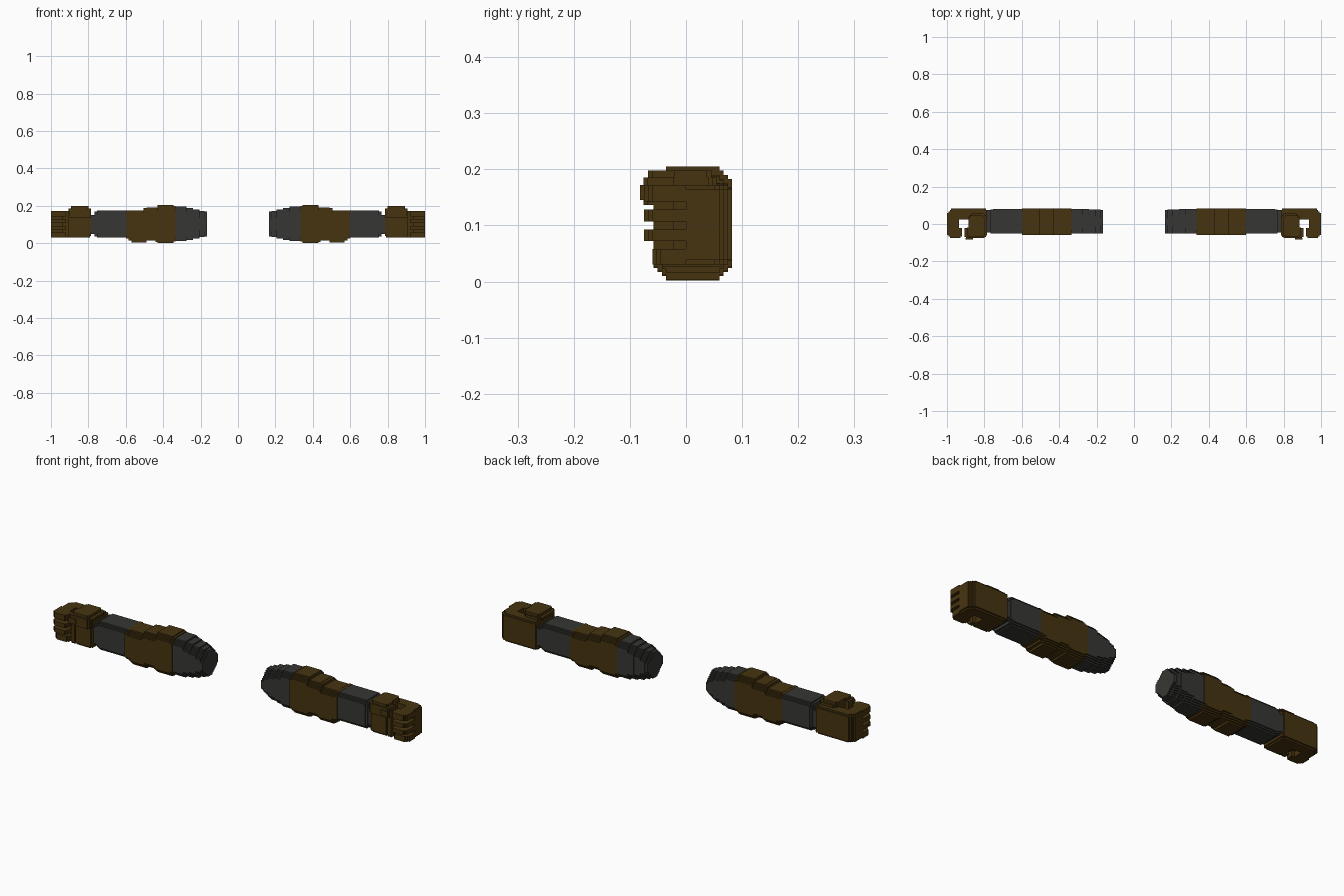
import bpy, bmesh

if "Cube" in bpy.data.objects:
    bpy.data.objects.remove(bpy.data.objects["Cube"])

STEP = 0.0075  # size of one stair step on the blocky edges


def material(name, rgb):
    m = bpy.data.materials.new(name)
    m.diffuse_color = (*rgb, 1)
    m.use_nodes = True
    m.node_tree.nodes["Principled BSDF"].inputs["Base Color"].default_value = m.diffuse_color
    return m


BROWN = material("dark brown", (0.062, 0.034, 0.005))
GREY = material("charcoal grey", (0.037, 0.037, 0.033))


def stairs(a0, a1, b0, b1, cuts):
    """Rectangle with staircase corners; cuts = steps at (a0b0, a1b0, a1b1, a0b1)."""
    corners = [(a0, b0, 1, 1), (a1, b0, -1, 1), (a1, b1, -1, -1), (a0, b1, 1, -1)]
    pts = []
    for i, ((a, b, sa, sb), n) in enumerate(zip(corners, cuts)):
        run = []
        for k in range(n + 1):
            run.append((a + sa * k * STEP, b + sb * (n - k) * STEP))
            if k < n:
                run.append((a + sa * (k + 1) * STEP, b + sb * (n - k) * STEP))
        pts += run if i % 2 == 0 else run[::-1]
    return pts


def build(name, segments, axis, mat):
    """Extrude each (profile, start, end) along the axis, mirrored to both arms."""
    bm = bmesh.new()
    for profile, s, e in segments:
        def at(a, b, t):
            return (t, a, b) if axis == 'x' else (a, b, t)
        lo = [bm.verts.new(at(a, b, s)) for a, b in profile]
        hi = [bm.verts.new(at(a, b, e)) for a, b in profile]
        bm.faces.new(lo[::-1])
        bm.faces.new(hi)
        n = len(profile)
        for i in range(n):
            j = (i + 1) % n
            bm.faces.new((lo[i], lo[j], hi[j], hi[i]))
    bmesh.ops.recalc_face_normals(bm, faces=bm.faces)
    mesh = bpy.data.meshes.new(name)
    bm.to_mesh(mesh)
    bm.free()
    mesh.materials.append(mat)
    ob = bpy.data.objects.new(name, mesh)
    bpy.context.collection.objects.link(ob)
    mod = ob.modifiers.new("both_sides", 'MIRROR')
    mod.use_mirror_merge = False


def ring(x0, x1, z0, z1, n, y0=-0.058, y1=0.082):
    return (stairs(y0, y1, z0, z1, (n,) * 4), x0, x1)


# shoulder: rounded stepped dome
build("shoulder", [
    ring(0.165, 0.180, 0.036, 0.168, 6, -0.050, 0.075),
    ring(0.180, 0.205, 0.032, 0.173, 5, -0.050, 0.077),
    ring(0.205, 0.240, 0.025, 0.180, 4, -0.052, 0.078),
    ring(0.240, 0.275, 0.017, 0.188, 4, -0.052, 0.080),
    ring(0.275, 0.333, 0.012, 0.196, 3, -0.052, 0.080),
], 'x', GREY)

# upper arm and elbow, stepping down toward the forearm
build("upper_arm", [
    ring(0.333, 0.345, 0.010, 0.200, 3),
    ring(0.345, 0.430, 0.002, 0.205, 3),
    ring(0.430, 0.440, 0.006, 0.190, 3),
    ring(0.440, 0.490, 0.015, 0.190, 3),
    ring(0.490, 0.505, 0.004, 0.188, 3),
    ring(0.505, 0.570, 0.004, 0.176, 3),
    ring(0.570, 0.585, 0.015, 0.176, 3),
    ring(0.585, 0.600, 0.026, 0.175, 2),
], 'x', BROWN)

# forearm and thin wrist
build("forearm", [
    ring(0.600, 0.755, 0.030, 0.174, 2, -0.052, 0.080),
    ring(0.755, 0.768, 0.036, 0.168, 2, -0.050, 0.078),
    ring(0.768, 0.792, 0.050, 0.150, 1, -0.046, 0.075),
], 'x', GREY)

# palm: inner wall plus back of the hand, with softened top and bottom layers
palm = []
for z0, z1, d in ((0.030, 0.038, STEP), (0.038, 0.164, 0), (0.164, 0.172, STEP)):
    palm.append((stairs(0.785 + d, 0.885, -0.058 + d, 0.025, (1, 1, 0, 0)), z0, z1))
    palm.append((stairs(0.785 + d, 1.0 - d, 0.025, 0.082 - d, (0, 0, 3, 1)), z0, z1))
    palm.append((stairs(0.935, 1.0 - d, 0.0, 0.025, (0,) * 4), z0, z1))
    palm.append((stairs(0.885, 0.905, -0.058 + d, -0.022, (0,) * 4), z0, z1))
build("palm", palm, 'z', BROWN)

# thumb block riding on top of the palm
build("thumb", [
    (stairs(0.785, 0.905, -0.076, -0.055, (2, 1, 0, 0)), 0.136, 0.185),
    (stairs(0.862, 0.902, -0.082, -0.074, (0,) * 4), 0.145, 0.172),
    (stairs(0.785, 0.885, -0.055, 0.055, (0, 0, 2, 2)), 0.172, 0.185),
    (stairs(0.885, 0.905, -0.055, -0.022, (0,) * 4), 0.172, 0.185),
    (stairs(0.800, 0.892, -0.068, -0.020, (1, 1, 0, 0)), 0.185, 0.198),
    (stairs(0.800, 0.885, -0.020, 0.045, (0, 0, 1, 1)), 0.185, 0.198),
], 'z', BROWN)

# four curled fingers with gaps between them
fingers = []
for z0, z1, y in ((0.030, 0.058, -0.060), (0.072, 0.093, -0.075),
                  (0.107, 0.128, -0.075), (0.142, 0.172, -0.075)):
    fingers.append((stairs(0.935, 1.0, -0.022, 0.0, (0,) * 4), z0, z1))
    fingers.append((stairs(0.920, 1.0, y, -0.022, (1, 2, 0, 0)), z0, z1))
build("fingers", fingers, 'z', BROWN)
